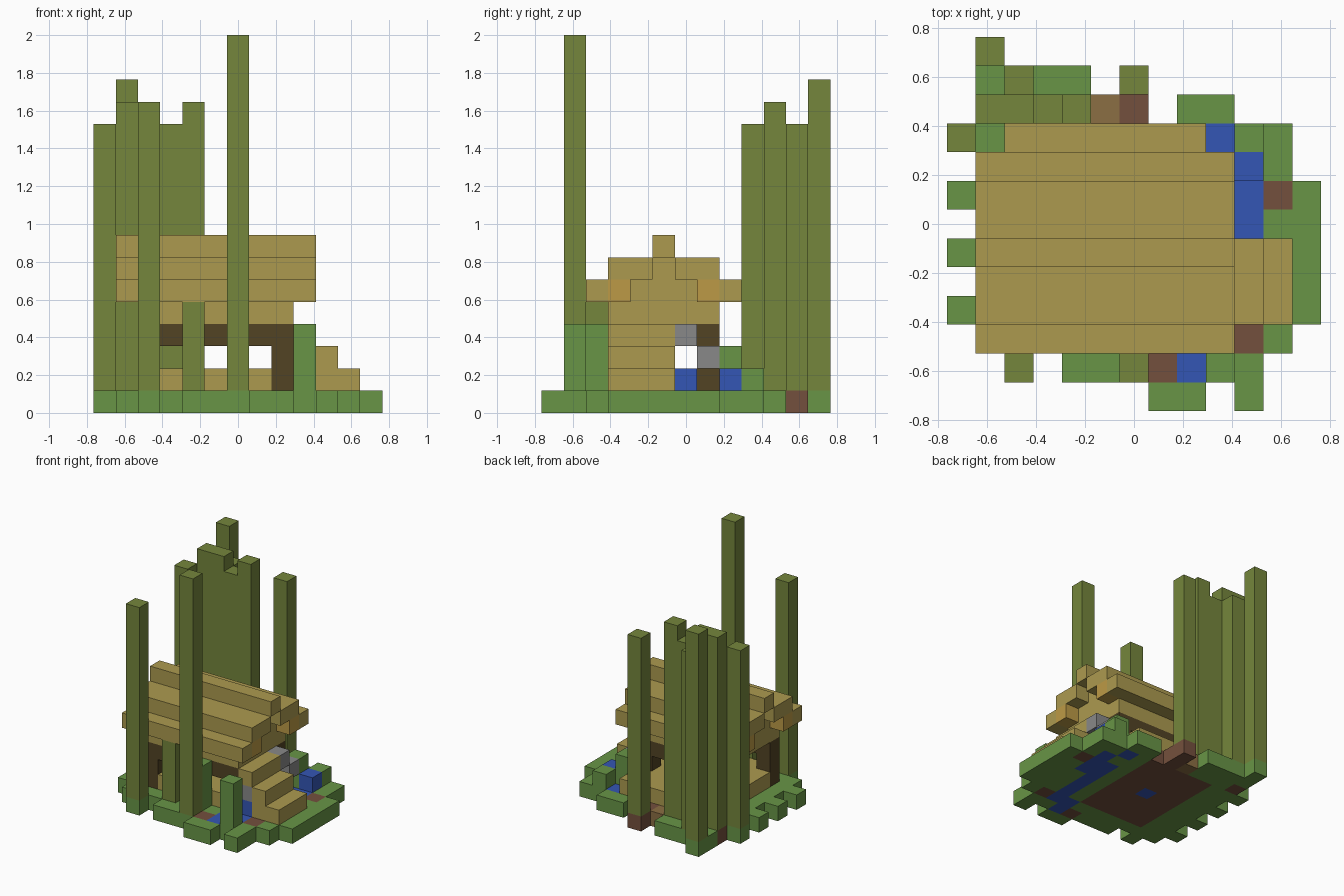
import bpy
import bmesh
from mathutils import Vector

cube = bpy.data.objects.get("Cube")
if cube:
    bpy.data.objects.remove(cube, do_unlink=True)

UNIT = 2 / 17          # edge of one block
HALF = 13 / 2          # blocks from the edge to the middle


def linear(c):
    c /= 255
    return c / 12.92 if c <= 0.04045 else ((c + 0.055) / 1.055) ** 2.4


def material(name, *rgb):
    mat = bpy.data.materials.new(name)
    mat.use_nodes = True
    colour = [linear(c) for c in rgb] + [1]
    mat.diffuse_color = colour
    bsdf = mat.node_tree.nodes["Principled BSDF"]
    bsdf.inputs["Base Color"].default_value = colour
    bsdf.inputs["Roughness"].default_value = 1
    return mat


GRASS = material("grass green", 104, 149, 70)
CANE = material("cane olive", 117, 134, 60)
STRAW = material("straw tan", 172, 154, 79)
AMBER = material("amber plank", 188, 154, 70)
TIMBER = material("dark timber", 82, 67, 36)
SOIL = material("soil brown", 116, 80, 61)
LOG = material("log brown", 139, 110, 67)
WATER = material("water blue", 52, 86, 181)
STONE = material("stone grey", 137, 137, 137)


def blocks(name, mat, boxes):
    """One object from boxes, each (low corner, size) in block units."""
    bm = bmesh.new()
    for low, size in boxes:
        verts = bmesh.ops.create_cube(bm, size=1)["verts"]
        bmesh.ops.scale(bm, vec=Vector(size) * UNIT, verts=verts)
        middle = Vector(low) + Vector(size) / 2 - Vector((HALF, HALF, 0))
        bmesh.ops.translate(bm, vec=middle * UNIT, verts=verts)
    mesh = bpy.data.meshes.new(name)
    bm.to_mesh(mesh)
    bm.free()
    mesh.materials.append(mat)
    obj = bpy.data.objects.new(name, mesh)
    bpy.context.collection.objects.link(obj)
    return obj


# Ground plan, back row first: G grass, D soil, L log, W water
PLAN = """
.G...........
.GGGG.D......
.DGGGLD.GG...
GGGDDDDDGWGG.
.GGDDDDDGGWG.
GGGDDDDDGWWDG
.GGDDWDDGWWGG
GGGDDDDDGWGGG
.GGDDDDDGWGGG
GGGDDDDDGWGGG
.GGGGGGGWWDG.
..G.GGGDWGG..
.......GG.G..
""".split()

for key, name, mat in (("G", "grass_ground", GRASS), ("D", "soil_ground", SOIL),
                       ("L", "log_ground", LOG), ("W", "pond", WATER)):
    blocks(name, mat, [((x, y, 0), (1, 1, 1))
                       for y, row in enumerate(reversed(PLAN))
                       for x, cell in enumerate(row) if cell == key])

# Cane stalks: column, row, top
STALKS = [(6, 1, 17), (2, 1, 14), (4, 2, 5), (0, 9, 13), (1, 10, 14), (2, 10, 14),
          (3, 10, 13), (4, 10, 14), (2, 11, 13), (6, 11, 13), (1, 12, 15)]
blocks("cane_stalks", CANE, [((x, y, 1), (1, 1, top - 1)) for x, y, top in STALKS])

# Bushes, raised water and stones beside the house
blocks("bushes", GRASS, [((9, 1, 1), (1, 1, 3)), ((6, 2, 1), (1, 1, 3)),
                         ((9, 8, 1), (1, 1, 2)), ((10, 9, 1), (1, 1, 1))])
blocks("raised_water", WATER, [((x, y, 1), (1, 1, 1))
                               for x, y in ((10, 8), (9, 6), (9, 3))])
blocks("stones", STONE, [((9, 6, 3), (1, 1, 1)), ((9, 7, 2), (1, 1, 1)),
                         ((9, 3, 2), (1, 1, 1))])

# House floor with a rear deck, leaving the corners to the posts
blocks("floor", STRAW, [((3, 3, 1), (5, 7, 1)), ((2, 8, 1), (1, 2, 1)),
                        ((8, 8, 1), (1, 2, 1)), ((2, 4, 1), (1, 3, 1)),
                        ((8, 4, 1), (1, 3, 1))])
blocks("corner_posts", TIMBER, [((x, y, 1), (1, 1, 2)) for x in (2, 8) for y in (3, 7)])
blocks("beams", TIMBER, [((2, y, 3), (7, 1, 1)) for y in (3, 7)])

# Upper walls and stepped gables
walls = [((2, y, 4), (7, 1, 1)) for y in (3, 7)]
for x in (2, 8):
    walls += [((x, 4, 4), (1, 3, 2)), ((x, 5, 6), (1, 1, 1))]
blocks("upper_walls", STRAW, walls)

# Stepped roof, mirrored about the ridge
roof = [((1, 5, 7), (9, 1, 1))]
eaves = []
for outer, inner in ((2, 3), (8, 7)):
    roof += [((1, outer, 5), (9, 1, 1)), ((2, inner, 5), (7, 1, 1)),
             ((1, min(inner, 6), 6), (9, 2, 1))]
    eaves += [((x, inner, 5), (1, 1, 1)) for x in (1, 9)]
blocks("roof", STRAW, roof)
blocks("eave_ends", AMBER, eaves)

# Stairs up to the house
blocks("stairs", STRAW, [((11, 3, 1), (1, 3, 1)), ((10, 3, 1), (1, 3, 2)),
                         ((9, 3, 3), (1, 3, 1)), ((9, 4, 1), (1, 2, 2))])
